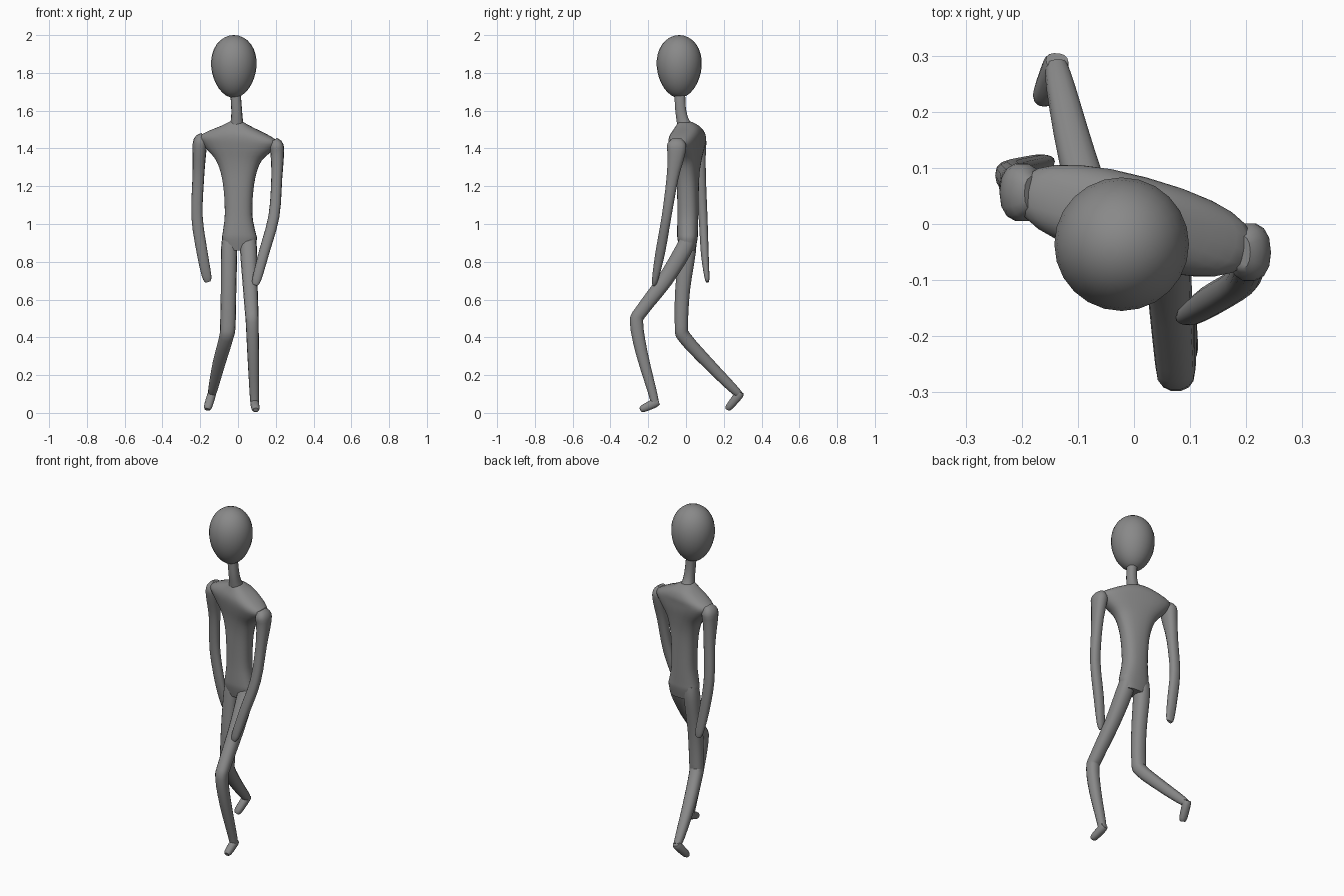
import bpy, bmesh, math
from mathutils import Vector, Matrix

grey = bpy.data.materials.new("clay grey")
grey.diffuse_color = (0.25, 0.25, 0.25, 1)


def finish(bm, name):
    bmesh.ops.recalc_face_normals(bm, faces=bm.faces)
    mesh = bpy.data.meshes.new(name)
    bm.to_mesh(mesh)
    bm.free()
    mesh.materials.append(grey)
    obj = bpy.data.objects.new(name, mesh)
    bpy.context.collection.objects.link(obj)
    bpy.context.view_layer.objects.active = obj
    obj.select_set(True)
    bpy.ops.object.shade_smooth_by_angle(angle=math.radians(50))
    obj.select_set(False)
    return obj


def refine(keys, steps):
    """Catmull-Rom interpolation of key rows."""
    rows = []
    for i in range(len(keys) - 1):
        a, b, c, d = (keys[max(0, min(len(keys) - 1, i + k))] for k in (-1, 0, 1, 2))
        for s in range(steps):
            t = s / steps
            rows.append([0.5 * (2*q + (r - p)*t + (2*p - 5*q + 4*r - u)*t*t
                         + (3*q - p - 3*r + u)*t**3) for p, q, r, u in zip(a, b, c, d)])
    return rows + [list(keys[-1])]


def loft(bm, rings):
    loops = [[bm.verts.new(p) for p in ring] for ring in rings]
    n = len(loops[0])
    for a, b in zip(loops, loops[1:]):
        for i in range(n):
            bm.faces.new((a[i], a[(i+1) % n], b[(i+1) % n], b[i]))
    bm.faces.new(loops[0][::-1])
    bm.faces.new(loops[-1])


def section(n, power):
    """Unit rounded outline."""
    f = lambda v: math.copysign(abs(v) ** power, v)
    return [(f(math.cos(2*math.pi*i/n)), f(math.sin(2*math.pi*i/n))) for i in range(n)]


def limb(name, keys, steps=3):
    """Tube through rows of x, y, z, sideways radius, depth radius."""
    rows = refine(keys, steps)
    pts = [Vector(r[:3]) for r in rows]
    rings = []
    for i, (p, r) in enumerate(zip(pts, rows)):
        tan = (pts[min(i+1, len(pts)-1)] - pts[max(i-1, 0)]).normalized()
        side = (Vector((1, 0, 0)) - tan * tan.x).normalized()
        deep = tan.cross(side)
        rings.append([p + side*u*r[3] + deep*v*r[4] for u, v in section(14, 0.85)])
    bm = bmesh.new()
    loft(bm, rings)
    return finish(bm, name)


# Torso: stacked sections of z, centre x, centre y, half width, half depth, turn
torso_keys = [
    (0.86, 0.008, 0.008, 0.075, 0.040, 0),
    (0.92, 0.008, 0.008, 0.092, 0.053, 0),
    (0.96, 0.006, 0.008, 0.086, 0.055, 0),
    (1.05, 0.003, 0.010, 0.073, 0.055, -3),
    (1.18, 0.003, 0.010, 0.079, 0.056, -8),
    (1.27, 0.003, 0.010, 0.095, 0.058, -12),
    (1.34, 0.002, 0.010, 0.125, 0.065, -14),
    (1.40, 0.002, 0.008, 0.185, 0.074, -15),
    (1.445, 0.002, 0.006, 0.215, 0.078, -15),
    (1.48, 0.000, 0.008, 0.165, 0.077, -15),
    (1.515, -0.003, 0.008, 0.085, 0.062, -12),
    (1.54, -0.006, -0.005, 0.037, 0.036, -5),
]
bm = bmesh.new()
rings = []
for z, cx, cy, rx, ry, turn in refine(torso_keys, 3):
    rot = Matrix.Rotation(math.radians(turn), 3, 'Z')
    tilt = 0.06 * min(1, max(0, (z - 1.2) / 0.2))
    ring = []
    for u, v in section(24, 0.8):
        q = rot @ Vector((u*rx, v*ry, 0))
        ring.append((cx + q.x, cy + q.y, z - tilt*q.x))
    rings.append(ring)
loft(bm, rings)
finish(bm, "torso")

# Neck
limb("neck", [(-0.008, 0.0, 1.50, 0.045, 0.045), (-0.006, -0.018, 1.55, 0.032, 0.033),
              (-0.008, -0.030, 1.62, 0.028, 0.029), (-0.016, -0.033, 1.72, 0.028, 0.029)])

# Egg-shaped head
bm = bmesh.new()
bmesh.ops.create_uvsphere(bm, u_segments=24, v_segments=16, radius=1)
for v in bm.verts:
    k = 1 + 0.10 * v.co.z
    v.co = Vector((-0.022 + 0.120*k*v.co.x, -0.036 + 0.119*k*v.co.y, 1.834 + 0.166*v.co.z))
finish(bm, "head")

# Arms with mitten hands
limb("left_arm", [
    (-0.180, 0.055, 1.468, 0.020, 0.030), (-0.198, 0.056, 1.440, 0.038, 0.052),
    (-0.204, 0.060, 1.380, 0.036, 0.046), (-0.210, 0.076, 1.250, 0.031, 0.030),
    (-0.217, 0.090, 1.040, 0.030, 0.024), (-0.190, 0.099, 0.850, 0.029, 0.021),
    (-0.166, 0.110, 0.725, 0.025, 0.014), (-0.158, 0.114, 0.694, 0.014, 0.008)])
limb("right_arm", [
    (0.190, -0.050, 1.445, 0.020, 0.030), (0.204, -0.050, 1.415, 0.037, 0.052),
    (0.208, -0.053, 1.360, 0.035, 0.046), (0.205, -0.072, 1.240, 0.029, 0.032),
    (0.190, -0.103, 1.040, 0.029, 0.026), (0.138, -0.136, 0.850, 0.028, 0.026),
    (0.100, -0.163, 0.710, 0.024, 0.017), (0.090, -0.170, 0.676, 0.013, 0.008)])

# Legs in mid stride
limb("right_leg", [
    (0.052, 0.018, 0.940, 0.040, 0.040), (0.056, -0.015, 0.860, 0.045, 0.046),
    (0.063, -0.113, 0.700, 0.040, 0.042), (0.072, -0.235, 0.540, 0.036, 0.036),
    (0.075, -0.262, 0.480, 0.034, 0.036), (0.080, -0.235, 0.320, 0.031, 0.032),
    (0.086, -0.178, 0.110, 0.025, 0.024), (0.088, -0.164, 0.050, 0.022, 0.022)])
limb("left_leg", [
    (-0.043, 0.014, 0.940, 0.038, 0.040), (-0.047, 0.008, 0.860, 0.043, 0.046),
    (-0.050, -0.018, 0.650, 0.041, 0.040), (-0.054, -0.024, 0.460, 0.041, 0.036),
    (-0.062, -0.008, 0.400, 0.038, 0.036), (-0.100, 0.115, 0.265, 0.034, 0.032),
    (-0.130, 0.240, 0.138, 0.026, 0.026), (-0.138, 0.280, 0.100, 0.020, 0.020)])

# Feet
limb("right_foot", [
    (0.087, -0.145, 0.060, 0.020, 0.016), (0.088, -0.168, 0.050, 0.023, 0.024),
    (0.093, -0.225, 0.024, 0.021, 0.020), (0.094, -0.242, 0.016, 0.013, 0.011)])
limb("left_foot", [
    (-0.137, 0.291, 0.110, 0.020, 0.016), (-0.141, 0.278, 0.092, 0.023, 0.024),
    (-0.158, 0.232, 0.036, 0.022, 0.020), (-0.163, 0.220, 0.018, 0.014, 0.012)])
